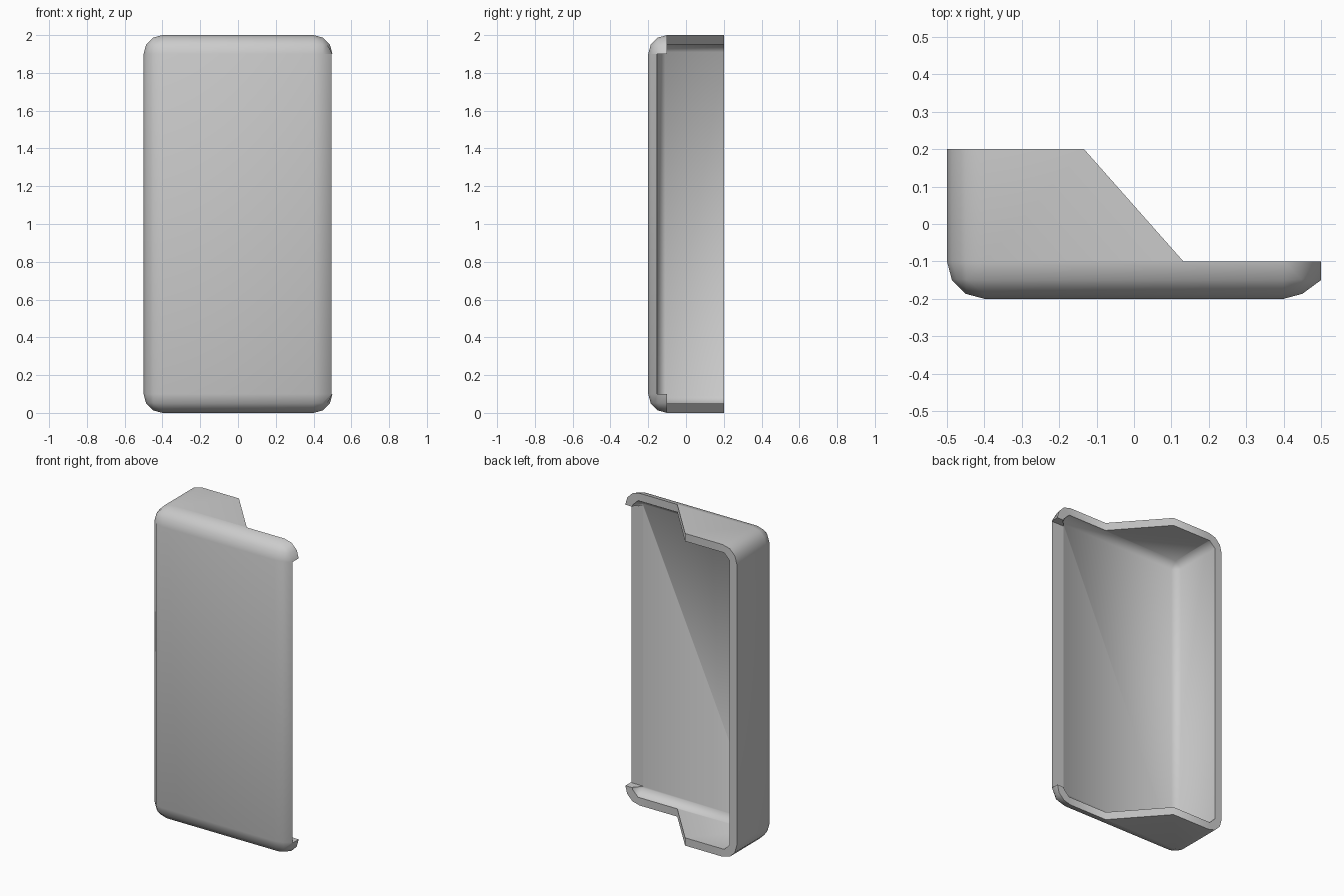
import bpy, bmesh
from mathutils import Vector

if "Cube" in bpy.data.objects:
    bpy.data.objects.remove(bpy.data.objects["Cube"])

def add_mesh(name, bm, cutter=False):
    bmesh.ops.recalc_face_normals(bm, faces=bm.faces)
    me = bpy.data.meshes.new(name)
    bm.to_mesh(me)
    bm.free()
    ob = bpy.data.objects.new(name, me)
    bpy.context.collection.objects.link(ob)
    ob.hide_render = cutter
    return ob

def box(x, y, z, offset=0, segments=1):
    """Box from ranges; all edges but the rear ones are rounded."""
    bm = bmesh.new()
    bmesh.ops.create_cube(bm, size=1)
    for v in bm.verts:
        v.co = Vector([r[0] if c < 0 else r[1] for c, r in zip(v.co, (x, y, z))])
    if offset:
        edges = [e for e in bm.edges if min(v.co.y for v in e.verts) < y[1] - 0.01]
        bmesh.ops.bevel(bm, geom=edges, offset=offset, offset_type='OFFSET',
                        segments=segments, profile=0.5, affect='EDGES')
    return bm

# Rounded outer body; the right edge of the front panel reaches full width
bm = box((-0.5, 0.5), (-0.2, 0.2), (0, 2), 0.1, 3)
for v in bm.verts:
    if v.co.x > 0.48 and -0.16 < v.co.y < -0.14:
        v.co.x = 0.5
shell = add_mesh("case_shell", bm)

# Hollow inside with small chamfers
cavity = add_mesh("cavity_cutter",
                  box((-0.45, 0.45), (-0.15, 0.3), (0.05, 1.95), 0.04), True)

# Slot along the right side of the front panel
slot = add_mesh("slot_cutter", box((0.41, 0.6), (-0.154, 0.0), (0.1, 1.9)), True)

# Slanted cut through the top, bottom and right walls
bm = bmesh.new()
profile = [(0.132, -0.1), (0.7, -0.1), (0.7, 0.3), (-0.222, 0.3)]
face = bm.faces.new([bm.verts.new((x, y, -0.1)) for x, y in profile])
ext = bmesh.ops.extrude_face_region(bm, geom=[face])
bmesh.ops.translate(bm, vec=(0, 0, 2.2),
                    verts=[v for v in ext["geom"] if isinstance(v, bmesh.types.BMVert)])
slant = add_mesh("slant_cutter", bm, True)

bpy.context.view_layer.objects.active = shell
shell.select_set(True)
for cutter in (cavity, slot, slant):
    mod = shell.modifiers.new(cutter.name, 'BOOLEAN')
    mod.operation = 'DIFFERENCE'
    mod.solver = 'EXACT'
    mod.object = cutter
    bpy.ops.object.modifier_apply(modifier=mod.name)
    bpy.data.objects.remove(cutter)

bpy.ops.object.shade_smooth_by_angle(angle=0.87)
